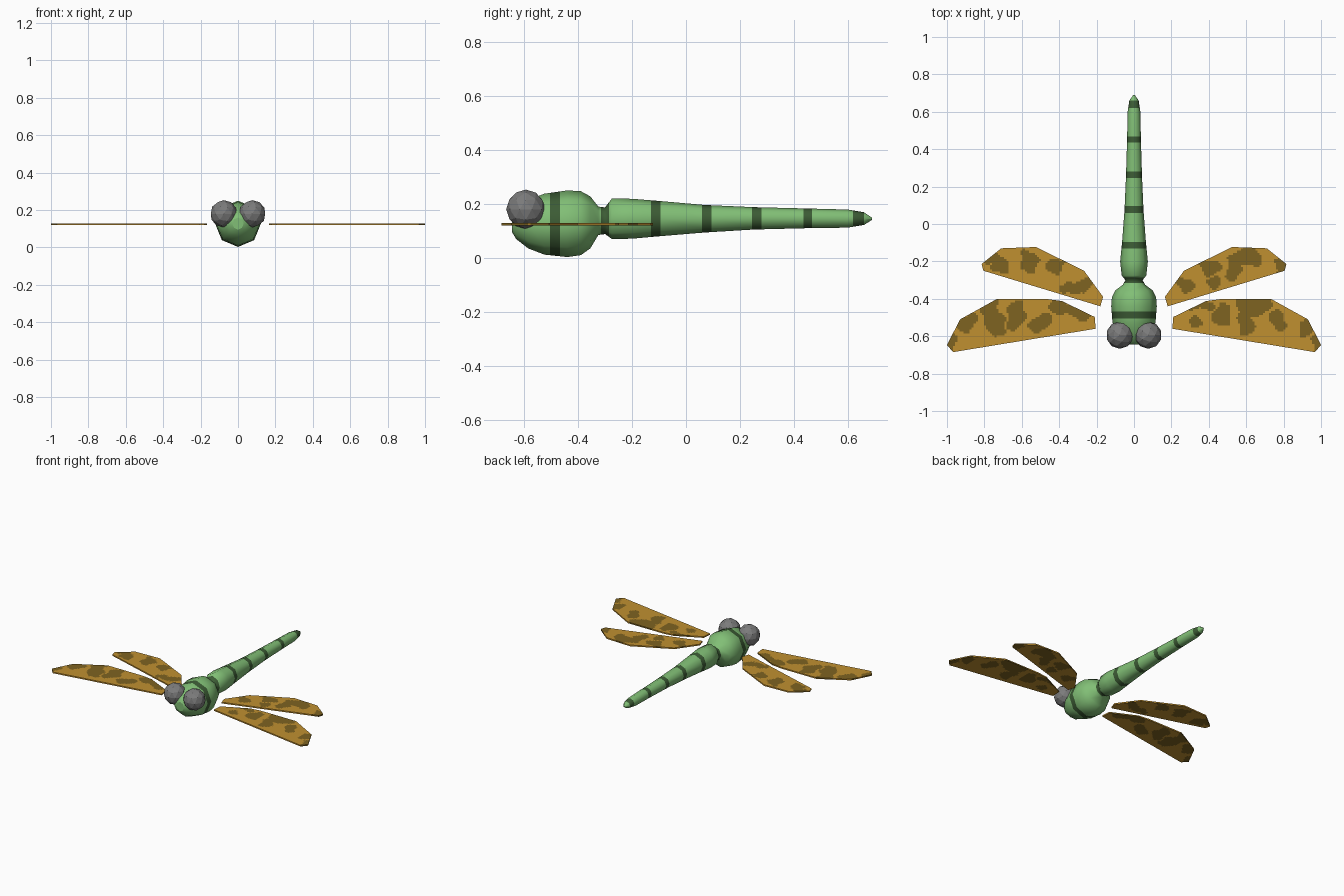
import bpy, bmesh, math
from mathutils import Vector

cube = bpy.data.objects.get("Cube")
if cube:
    bpy.data.objects.remove(cube, do_unlink=True)


def material(name, rgb):
    m = bpy.data.materials.new(name)
    m.use_nodes = True
    m.diffuse_color = (*rgb, 1)
    m.node_tree.nodes["Principled BSDF"].inputs["Base Color"].default_value = (*rgb, 1)
    return m


GREEN = material("leaf green", (0.22, 0.52, 0.18))
DARK = material("dark green", (0.045, 0.105, 0.035))
GREY = material("eye grey", (0.2, 0.2, 0.2))
GOLD = material("amber", (0.53, 0.28, 0.03))
BROWN = material("brown", (0.21, 0.125, 0.015))


def finish(name, bm, mats):
    bmesh.ops.recalc_face_normals(bm, faces=bm.faces)
    me = bpy.data.meshes.new(name)
    bm.to_mesh(me)
    bm.free()
    for m in mats:
        me.materials.append(m)
    ob = bpy.data.objects.new(name, me)
    bpy.context.collection.objects.link(ob)
    return ob


# Body: octagonal rings along y, given as (y, half width, bottom, top)
PROFILE = [
    (-0.645, 0.03, 0.095, 0.16), (-0.63, 0.06, 0.07, 0.185),
    (-0.585, 0.095, 0.035, 0.215), (-0.525, 0.115, 0.012, 0.238),
    (-0.44, 0.122, 0.003, 0.25), (-0.39, 0.118, 0.01, 0.247),
    (-0.355, 0.1, 0.035, 0.228), (-0.325, 0.06, 0.085, 0.19),
    (-0.3, 0.046, 0.088, 0.187), (-0.275, 0.066, 0.07, 0.22),
    (-0.2, 0.074, 0.071, 0.219), (-0.1, 0.064, 0.08, 0.211),
    (0.07, 0.051, 0.094, 0.196), (0.25, 0.043, 0.105, 0.188),
    (0.45, 0.037, 0.11, 0.183), (0.6, 0.034, 0.112, 0.179),
    (0.66, 0.025, 0.122, 0.169), (0.69, 0.004, 0.141, 0.149),
]
BANDS = [(-0.505, -0.468), (-0.315, -0.285), (-0.13, -0.095), (0.06, 0.095),
         (0.245, 0.28), (0.435, 0.468), (0.62, 0.66)]


def section(y):
    for a, b in zip(PROFILE, PROFILE[1:]):
        if a[0] <= y <= b[0]:
            return Vector(a).lerp(Vector(b), (y - a[0]) / (b[0] - a[0]))


bm = bmesh.new()
stations = sorted({p[0] for p in PROFILE} | {e for band in BANDS for e in band})
SIDES = 8
rings = []
for y in stations:
    _, w, low, high = section(y)
    angles = [math.tau * i / SIDES for i in range(SIDES)]
    rings.append([bm.verts.new((w * math.sin(t), y, (low + high) / 2 + (high - low) / 2 * math.cos(t)))
                  for t in angles])
for r0, r1, y0, y1 in zip(rings, rings[1:], stations, stations[1:]):
    mid = (y0 + y1) / 2
    for i in range(SIDES):
        j = (i + 1) % SIDES
        f = bm.faces.new((r0[i], r0[j], r1[j], r1[i]))
        f.material_index = int(any(a < mid < b for a, b in BANDS))
        f.smooth = True
bm.faces.new(rings[0])
bm.faces.new(rings[-1])
finish("body", bm, [GREEN, DARK])

# Eyes: faceted balls
for side, label in ((1, "left"), (-1, "right")):
    bpy.ops.mesh.primitive_ico_sphere_add(subdivisions=2, radius=0.073,
                                          location=(side * 0.076, -0.594, 0.18))
    bpy.context.object.name = label + "_eye"
    bpy.context.object.data.materials.append(GREY)

# Wings: thin plates, finely sliced so that blotches follow cell edges
FORE = [(0.205, -0.56), (0.21, -0.497), (0.385, -0.412), (0.46, -0.402),
        (0.735, -0.402), (0.93, -0.51), (1.0, -0.647), (0.967, -0.685)]
HIND = [(0.18, -0.44), (0.165, -0.39), (0.267, -0.25), (0.524, -0.123),
        (0.71, -0.13), (0.815, -0.214), (0.805, -0.25)]
# Blotches as (distance from the middle, y, radius along x, radius along y)
SPOTS = {
    "left_fore": [(0.35, -0.43, 0.08, 0.03), (0.33, -0.53, 0.04, 0.03), (0.47, -0.49, 0.05, 0.06),
                  (0.64, -0.43, 0.1, 0.06), (0.6, -0.53, 0.04, 0.08), (0.77, -0.51, 0.04, 0.06),
                  (0.93, -0.55, 0.05, 0.05), (0.98, -0.65, 0.03, 0.05)],
    "right_fore": [(0.29, -0.47, 0.08, 0.04), (0.4, -0.44, 0.05, 0.04), (0.5, -0.53, 0.06, 0.05),
                   (0.63, -0.49, 0.05, 0.08), (0.77, -0.46, 0.05, 0.07), (0.73, -0.55, 0.05, 0.06),
                   (0.89, -0.53, 0.05, 0.05), (0.98, -0.65, 0.03, 0.05)],
    "left_hind": [(0.27, -0.32, 0.05, 0.04), (0.4, -0.23, 0.06, 0.04), (0.43, -0.31, 0.04, 0.03),
                  (0.6, -0.18, 0.09, 0.05), (0.53, -0.25, 0.04, 0.05), (0.79, -0.22, 0.04, 0.05)],
    "right_hind": [(0.26, -0.32, 0.05, 0.04), (0.34, -0.35, 0.05, 0.03), (0.42, -0.22, 0.05, 0.04),
                   (0.56, -0.2, 0.05, 0.06), (0.71, -0.23, 0.05, 0.04), (0.77, -0.18, 0.04, 0.03)],
}


def spotted(x, y, spots):
    # Wavy distance gives the blotches uneven rims
    x += 0.012 * math.sin(60 * y)
    y += 0.012 * math.sin(50 * x)
    return any(((x - a) / rx) ** 2 + ((y - b) / ry) ** 2 < 1 for a, b, rx, ry in spots)


def wing(name, outline, side):
    bm = bmesh.new()
    base = bm.faces.new([bm.verts.new((side * x, y, 0.12)) for x, y in outline])
    top = bmesh.ops.extrude_face_region(bm, geom=[base], use_keep_orig=True)["geom"]
    bmesh.ops.translate(bm, vec=(0, 0, 0.009), verts=[v for v in top if isinstance(v, bmesh.types.BMVert)])
    step = 0.011
    for axis in (0, 1):
        normal = Vector((1, 0, 0)) if axis == 0 else Vector((0, 1, 0))
        values = [side * p[0] if axis == 0 else p[1] for p in outline]
        cut = min(values) + step
        while cut < max(values):
            geom = bm.verts[:] + bm.edges[:] + bm.faces[:]
            bmesh.ops.bisect_plane(bm, geom=geom, plane_co=normal * cut, plane_no=normal)
            cut += step
    for f in bm.faces:
        c = f.calc_center_median()
        f.material_index = int(spotted(abs(c.x), c.y, SPOTS[name]))
    finish(name + "_wing", bm, [GOLD, BROWN])


for side, label in ((1, "left"), (-1, "right")):
    wing(label + "_fore", FORE, side)
    wing(label + "_hind", HIND, side)
